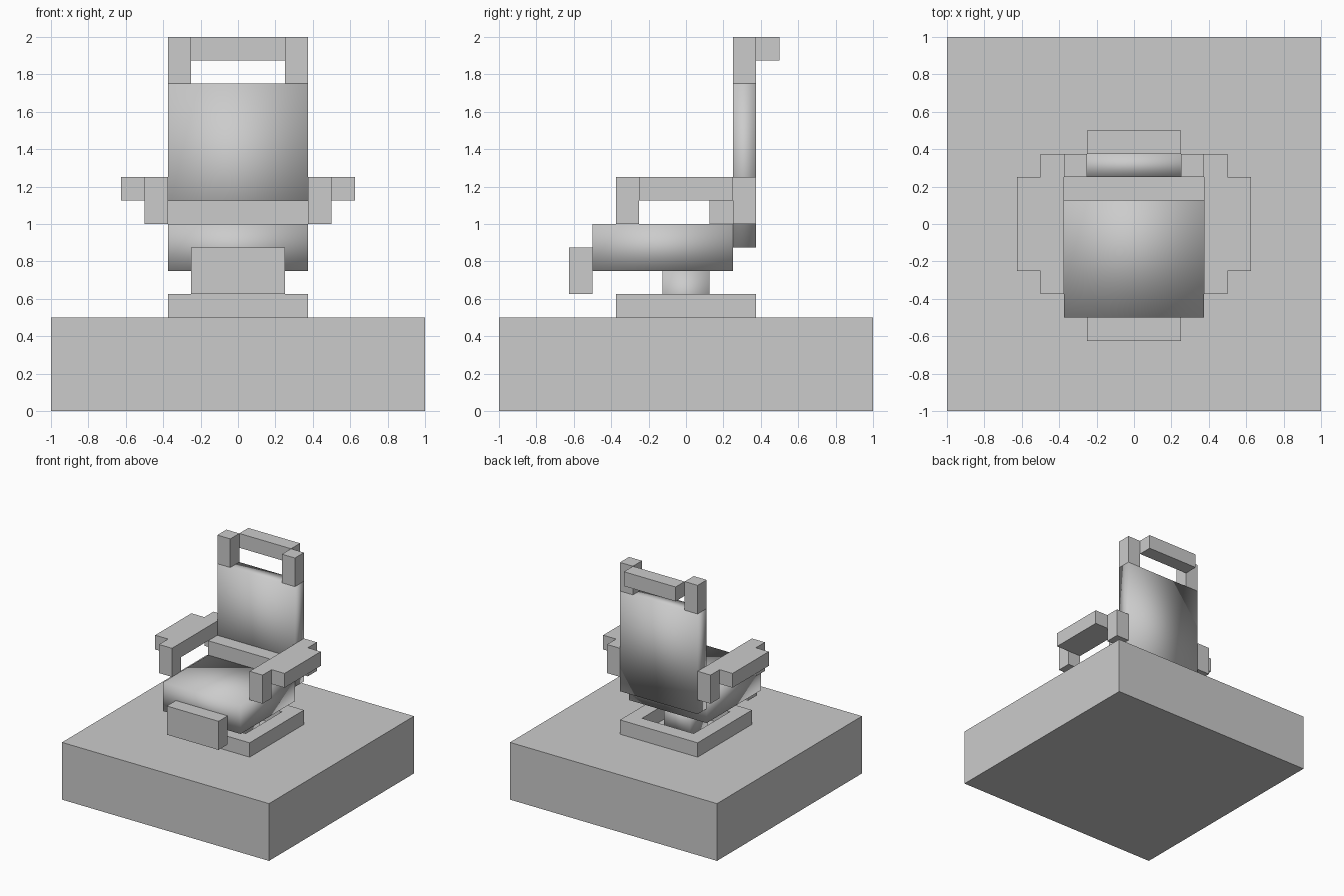
import bpy
import bmesh

if "Cube" in bpy.data.objects:
    bpy.data.objects.remove(bpy.data.objects["Cube"])

U = 0.125  # block unit


def box(name, x, y, z, smooth=False):
    """Box from (min, max) ranges given in block units."""
    bm = bmesh.new()
    bmesh.ops.create_cube(bm, size=1)
    for v in bm.verts:
        v.co = [U * (r[0] if c < 0 else r[1]) for c, r in zip(v.co, (x, y, z))]
    for f in bm.faces:
        f.smooth = smooth
    return add_object(name, bm)


def prism(name, outline, z):
    """Extrude a plan outline (block units) over a z range."""
    bm = bmesh.new()
    face = bm.faces.new([bm.verts.new((px * U, py * U, z[0] * U)) for px, py in outline])
    new = bmesh.ops.extrude_face_region(bm, geom=[face])["geom"]
    bmesh.ops.translate(bm, vec=(0, 0, (z[1] - z[0]) * U),
                        verts=[g for g in new if isinstance(g, bmesh.types.BMVert)])
    bmesh.ops.recalc_face_normals(bm, faces=bm.faces)
    return add_object(name, bm)


def add_object(name, bm):
    mesh = bpy.data.meshes.new(name)
    bm.to_mesh(mesh)
    bm.free()
    ob = bpy.data.objects.new(name, mesh)
    bpy.context.collection.objects.link(ob)
    return ob


def mirror_x(ob):
    ob.modifiers.new("mirror", "MIRROR").use_axis[0] = True


# Floor block
box("base", (-8, 8), (-8, 8), (0, 4))

# Open square foot ring, with the column standing inside it
for side, sy in (("front", (-3, -2)), ("back", (2, 3))):
    box("foot_ring_" + side, (-3, 3), sy, (4, 5))
mirror_x(box("foot_ring_sides", (2, 3), (-2, 2), (4, 5)))
box("column", (-1, 1), (-1, 1), (4, 6), smooth=True)

# Soft seat and backrest
box("seat", (-3, 3), (-4, 2), (6, 8), smooth=True)
box("backrest", (-3, 3), (2, 3), (7, 14), smooth=True)
box("lumbar_strip", (-3, 3), (1, 2), (8, 9))

# Leg rest hanging from the seat front
box("leg_rest", (-2, 2), (-5, -4), (5, 7))

# Armrests: stepped slab on front and back posts
mirror_x(prism("armrest", [(3, -3), (4, -3), (4, -2), (5, -2),
                           (5, 2), (4, 2), (4, 3), (3, 3)], (9, 10)))
mirror_x(box("armrest_front_post", (3, 4), (-3, -2), (8, 9)))
mirror_x(box("armrest_back_post", (3, 4), (2, 3), (8, 9)))

# Handle at the top of the backrest
mirror_x(box("handle_post", (2, 3), (2, 3), (14, 16)))
box("handle_bar", (-2, 2), (3, 4), (15, 16))
